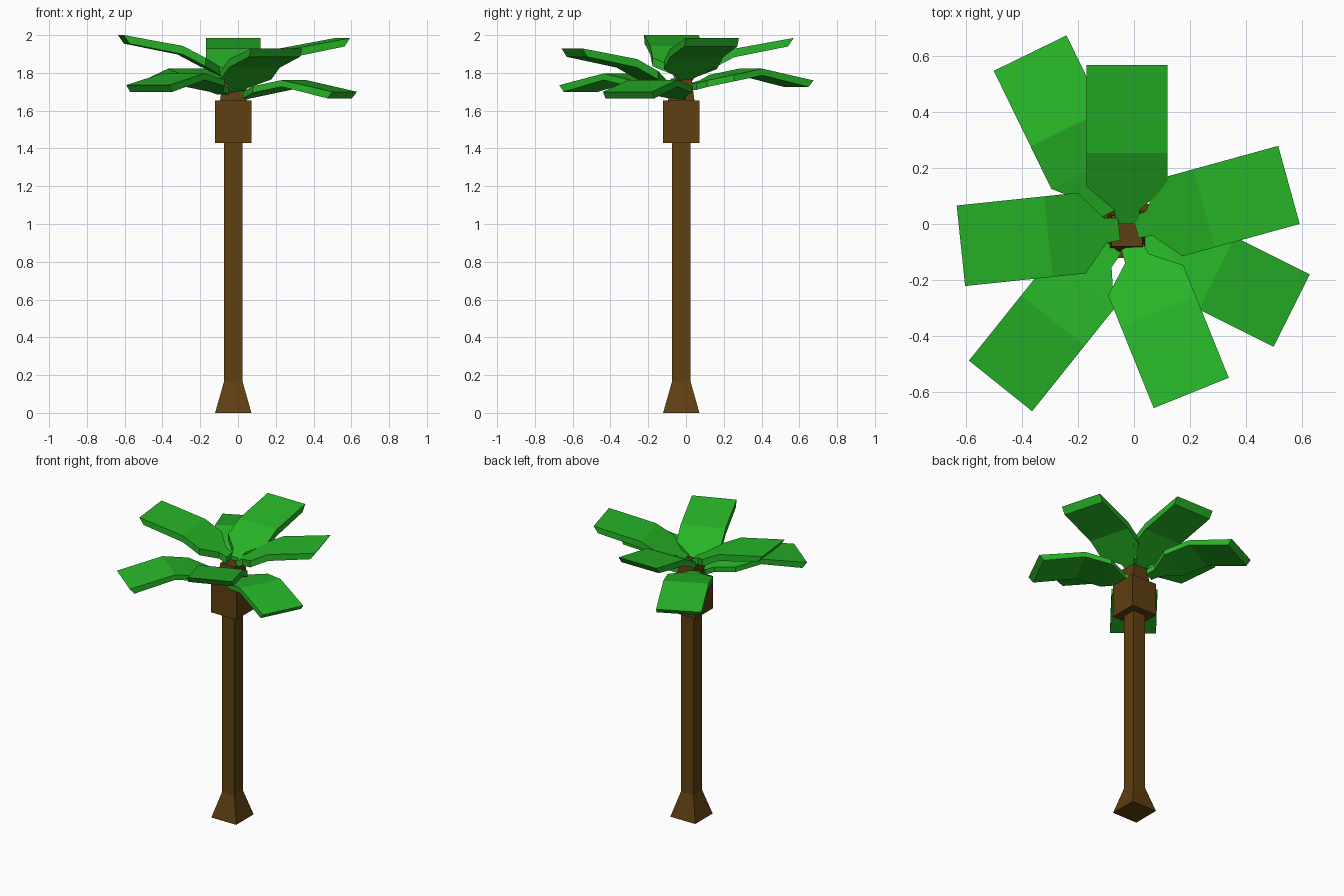
import bpy
import bmesh
import math
from mathutils import Matrix, Vector

cube = bpy.data.objects.get("Cube")
if cube:
    bpy.data.objects.remove(cube, do_unlink=True)


def make_material(name, rgb):
    mat = bpy.data.materials.new(name)
    mat.use_nodes = True
    color = (*rgb, 1.0)
    mat.diffuse_color = color
    bsdf = mat.node_tree.nodes["Principled BSDF"]
    bsdf.inputs["Base Color"].default_value = color
    bsdf.inputs["Roughness"].default_value = 0.9
    return mat


BARK = make_material("bark brown", (0.112, 0.05, 0.0056))
LEAF = make_material("leaf green", (0.02, 0.46, 0.02))


def loft(name, rings, mat, matrix=Matrix()):
    """Join four-cornered rings into a closed flat-shaded solid."""
    bm = bmesh.new()
    loops = [[bm.verts.new(matrix @ Vector(p)) for p in ring] for ring in rings]
    for a, b in zip(loops, loops[1:]):
        for i in range(4):
            j = (i + 1) % 4
            bm.faces.new((a[i], a[j], b[j], b[i]))
    bm.faces.new(loops[0])
    bm.faces.new(loops[-1])
    bmesh.ops.recalc_face_normals(bm, faces=bm.faces[:])
    mesh = bpy.data.meshes.new(name)
    bm.to_mesh(mesh)
    bm.free()
    mesh.materials.append(mat)
    obj = bpy.data.objects.new(name, mesh)
    bpy.context.collection.objects.link(obj)
    return obj


def square(half, z, center=-0.025):
    corners = ((-1, -1), (1, -1), (1, 1), (-1, 1))
    return [(center + sx * half, center + sy * half, z) for sx, sy in corners]


# Trunk: flared foot, square shaft, crown block and tapered bud
loft("trunk", [square(0.096, 0), square(0.048, 0.17), square(0.048, 1.44)], BARK)
loft("crown_block", [square(0.097, 1.43), square(0.097, 1.655)], BARK)
loft("crown_bud", [square(0.07, 1.65), square(0.055, 1.77)], BARK)

# Frond profiles from tip to stem: distance back, height, half width
RISING = [(0, 0, 0.145), (0.315, -0.057, 0.145), (0.435, -0.12, 0.145),
          (0.52, -0.165, 0.045), (0.57, -0.19, 0.04)]
DROOPING = [(0, 0, 0.145), (0.3, 0.062, 0.145), (0.47, 0.03, 0.145),
            (0.58, 0.0, 0.045), (0.64, -0.015, 0.04)]


def frond(name, profile, thickness, x, y, z, degrees):
    """Bent slab whose top tip edge is centred at x, y, z."""
    rings = []
    for i, (back, height, half) in enumerate(profile):
        low = height - thickness
        under = -back - (0.03 if i == 0 else 0)
        rings.append([(-back, -half, height), (-back, half, height),
                      (under, half, low), (under, -half, low)])
    place = Matrix.Translation((x, y, z)) @ Matrix.Rotation(math.radians(degrees), 4, "Z")
    loft(name, rings, LEAF, place)


# Upper fronds rise outward
for name, x, y, z, angle in (
    ("back", -0.025, 0.57, 1.985, 90),
    ("left", 0.555, 0.14, 1.985, 15.4),
    ("front", 0.205, -0.605, 1.93, -68),
    ("right", -0.62, -0.078, 2.0, 186),
):
    frond("upper_frond_" + name, RISING, 0.045, x, y, z, angle)

# Lower fronds arch and droop
for name, x, y, z, angle in (
    ("front_left", 0.565, -0.31, 1.70, -26.5),
    ("front_right", -0.478, -0.58, 1.735, -128.7),
    ("back_right", -0.372, 0.612, 1.76, 116),
):
    frond("lower_frond_" + name, DROOPING, 0.035, x, y, z, angle)
